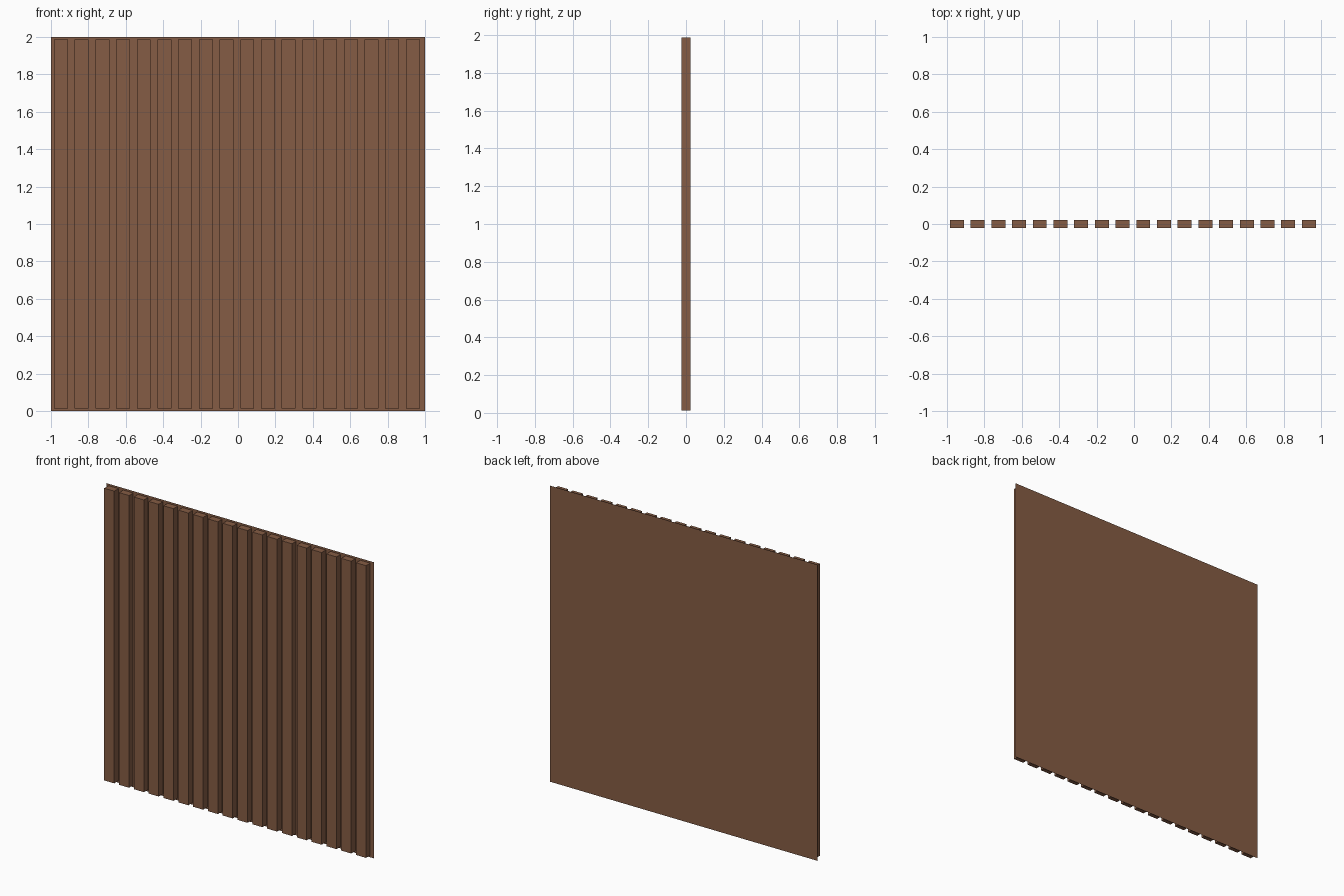
import bpy, bmesh

if "Cube" in bpy.data.objects:
    bpy.data.objects.remove(bpy.data.objects["Cube"])

wood = bpy.data.materials.new("brown wood")
wood.diffuse_color = (0.235, 0.107, 0.058, 1)
wood.use_nodes = True
wood.node_tree.nodes["Principled BSDF"].inputs["Base Color"].default_value = wood.diffuse_color

HALF_DEPTH = 0.0225
SLATS = 18
PITCH = 0.1107
WIDTH = 0.0745


def finish(bm, name):
    mesh = bpy.data.meshes.new(name)
    bm.to_mesh(mesh)
    bm.free()
    mesh.materials.append(wood)
    obj = bpy.data.objects.new(name, mesh)
    bpy.context.collection.objects.link(obj)
    return obj


# thin backing sheet behind the slats
bm = bmesh.new()
corners = [(-1, 0), (1, 0), (1, 2), (-1, 2)]
bm.faces.new([bm.verts.new((x, HALF_DEPTH, z)) for x, z in corners])
finish(bm, "backing_sheet")

# vertical slats, evenly spaced in front of the sheet
for i in range(SLATS):
    bm = bmesh.new()
    bmesh.ops.create_cube(bm, size=1)
    bmesh.ops.scale(bm, vec=(WIDTH, 2 * HALF_DEPTH, 1.974), verts=bm.verts)
    x = -0.984 + WIDTH / 2 + i * PITCH
    bmesh.ops.translate(bm, vec=(x, 0, 1.0), verts=bm.verts)
    finish(bm, f"slat_{i + 1}")
